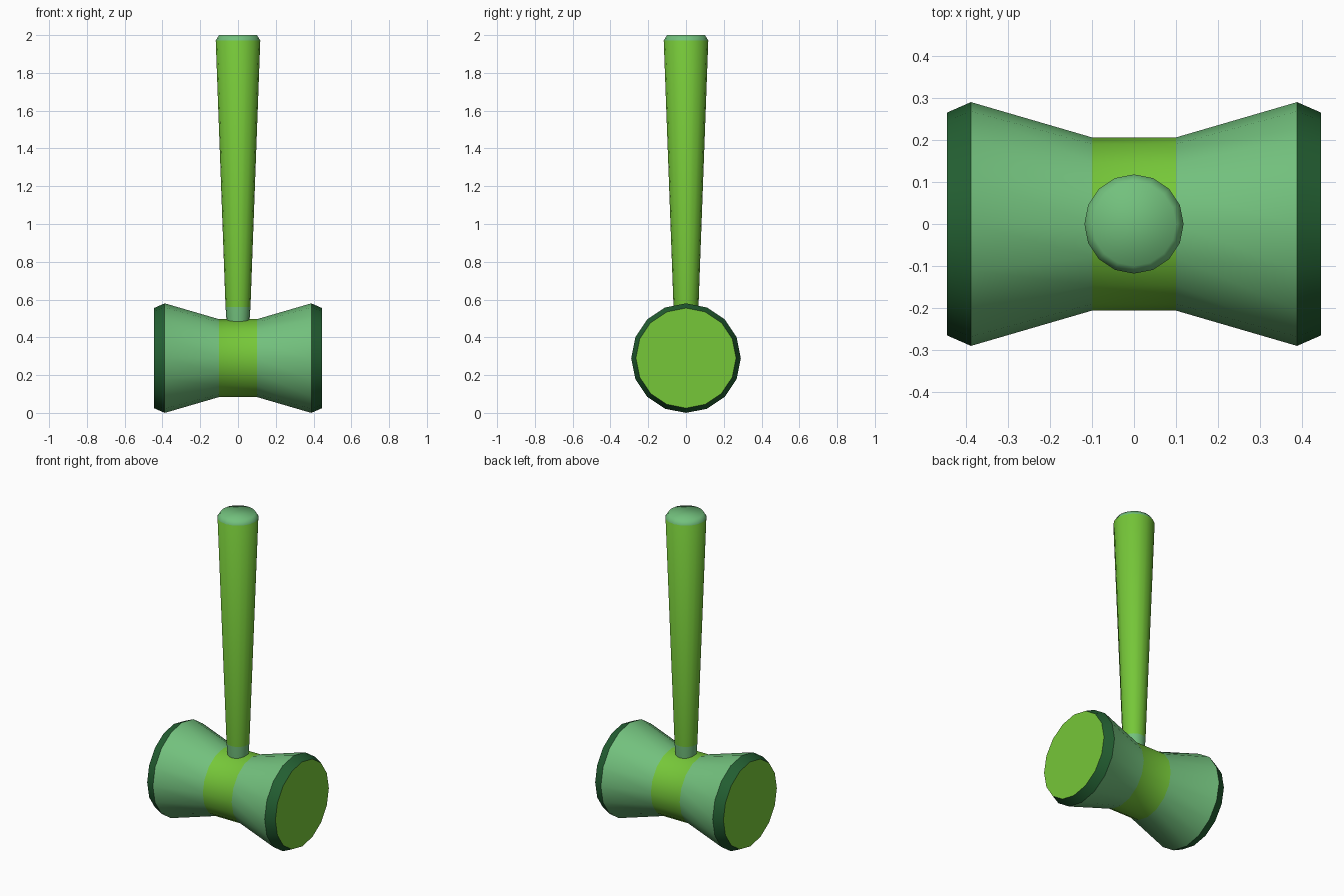
import bpy, bmesh, math
from mathutils import Matrix

if "Cube" in bpy.data.objects:
    bpy.data.objects.remove(bpy.data.objects["Cube"])

SIDES = 16


def material(name, rgb):
    m = bpy.data.materials.new(name)
    m.diffuse_color = (*rgb, 1)
    m.use_nodes = True
    m.node_tree.nodes["Principled BSDF"].inputs["Base Color"].default_value = m.diffuse_color
    return m


lime = material("lime green", (0.18, 0.57, 0.04))
light = material("light green", (0.17, 0.53, 0.205))
dark = material("dark green", (0.017, 0.115, 0.032))
MATS = [lime, light, dark]


def lathe(name, profile, colours, matrix, angle):
    """Spin (radius, height) points round z; colours[i] paints the band above
    ring i, and the first and last entries of the list paint the two caps."""
    bm = bmesh.new()
    rings = []
    for r, h in profile:
        rings.append([bm.verts.new((r * math.cos(2 * math.pi * i / SIDES),
                                    r * math.sin(2 * math.pi * i / SIDES), h))
                      for i in range(SIDES)])
    bm.faces.new(rings[0][::-1]).material_index = colours[0]
    for a, b, c in zip(rings, rings[1:], colours[1:]):
        for i in range(SIDES):
            j = (i + 1) % SIDES
            bm.faces.new((a[i], a[j], b[j], b[i])).material_index = c
    bm.faces.new(rings[-1]).material_index = colours[-1]
    bm.transform(matrix)
    me = bpy.data.meshes.new(name)
    bm.to_mesh(me)
    bm.free()
    for m in MATS:
        me.materials.append(m)
    ob = bpy.data.objects.new(name, me)
    bpy.context.collection.objects.link(ob)
    bpy.ops.object.select_all(action='DESELECT')
    ob.select_set(True)
    bpy.context.view_layer.objects.active = ob
    bpy.ops.object.shade_smooth_by_angle(angle=math.radians(angle))


# mallet head: mirrored profile laid along x, lime striking faces and waist
half = [(0.206, 0.10), (0.29, 0.388), (0.265, 0.445)]
profile = [(r, -h) for r, h in reversed(half)] + half
lathe("mallet_head", profile, [0, 2, 1, 0, 1, 2, 0],
      Matrix.Translation((0, 0, 0.29)) @ Matrix.Rotation(math.pi / 2, 4, 'Y'), 30)

# handle: light collar, flared lime grip, light rounded end
lathe("handle", [(0.06, 0.475), (0.066, 0.56), (0.118, 1.972), (0.1, 2.0)],
      [1, 1, 0, 1, 1], Matrix.Identity(4), 80)
